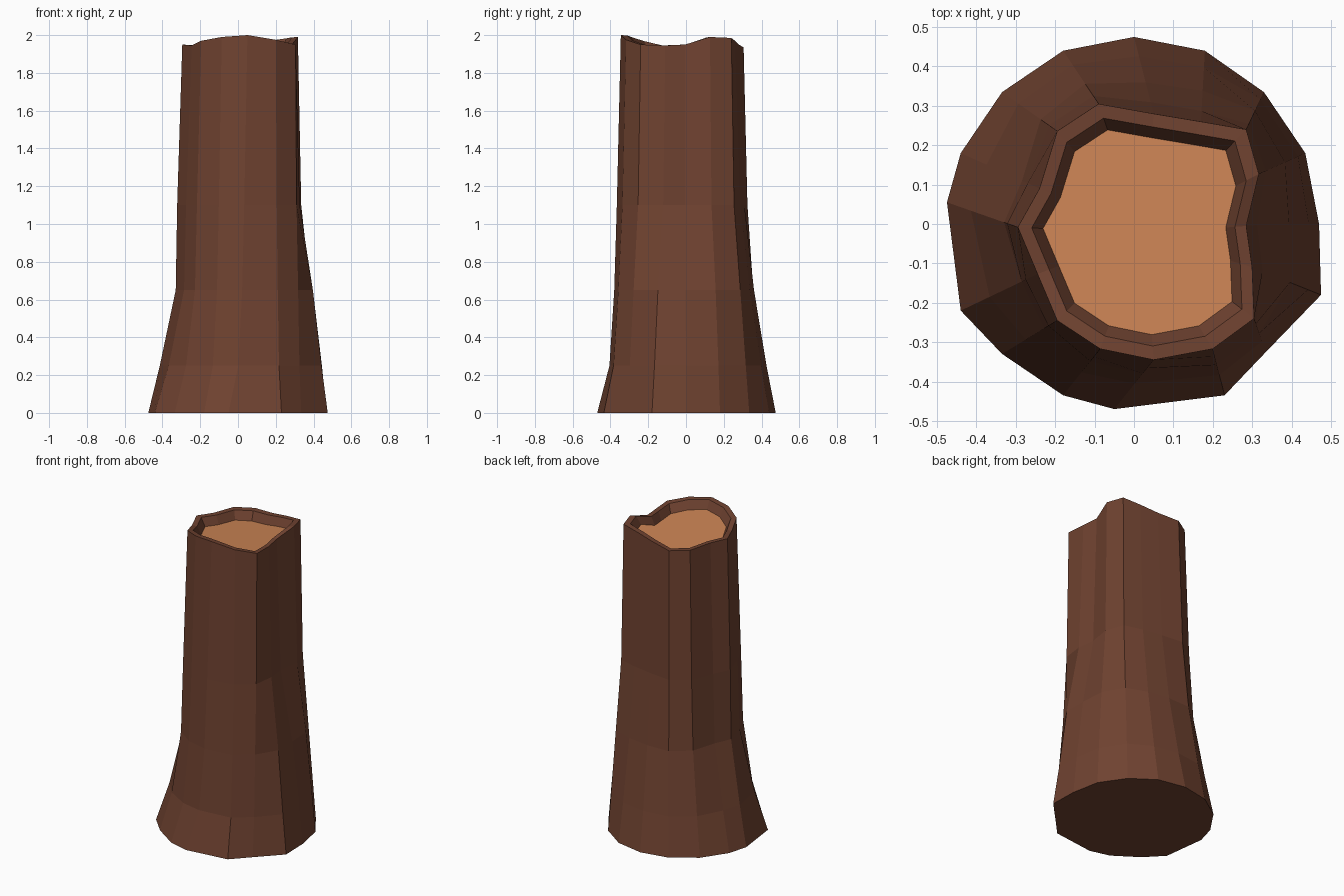
import bpy, bmesh

if "Cube" in bpy.data.objects:
    bpy.data.objects.remove(bpy.data.objects["Cube"])

def material(name, rgb):
    m = bpy.data.materials.new(name)
    m.diffuse_color = (*rgb, 1)
    m.use_nodes = True
    m.node_tree.nodes["Principled BSDF"].inputs["Base Color"].default_value = m.diffuse_color
    return m

bark = material("bark_brown", (0.16, 0.055, 0.03))
wood = material("cut_wood", (0.60, 0.23, 0.09))

# Ground outline (clockwise from the back)
base = [(-.18, .44), (0, .475), (.18, .44), (.33, .335), (.435, .18), (.47, 0),
        (.475, -.18), (.335, -.325), (.23, -.435), (-.05, -.47), (-.18, -.435),
        (-.335, -.33), (-.44, -.22), (-.475, .055), (-.44, .18), (-.335, .335)]
# Uneven broken rim, same order
rim = [(-.09, .305, 1.935), (.05, .28, 1.95), (.17, .26, 1.97), (.285, .24, 1.985),
       (.317, .127, 1.99), (.285, -.005, 1.95), (.30, -.11, 1.945), (.305, -.24, 1.95),
       (.20, -.317, 1.975), (.05, -.345, 2.0), (-.086, -.317, 1.99), (-.195, -.245, 1.97),
       (-.245, -.127, 1.945), (-.295, -.008, 1.95), (-.24, .09, 1.945), (-.195, .236, 1.94)]

def level(z, right, left, front, back):
    """Blend rim outline towards the ground outline by a weight per side."""
    ring = []
    for (bx, by), (tx, ty, _) in zip(base, rim):
        c = bx * bx / (bx * bx + by * by)
        w = c * (right if bx > 0 else left) + (1 - c) * (back if by > 0 else front)
        ring.append((tx + (bx - tx) * w, ty + (by - ty) * w, z))
    return ring

def inset(s, drop):
    return [(.025 + (x - .025) * s, -.025 + (y + .025) * s, z - drop) for x, y, z in rim]

def loft(name, rings, mat, cap_bottom=False, cap_top=False):
    bm = bmesh.new()
    vs = [[bm.verts.new(p) for p in r] for r in rings]
    n = len(rings[0])
    for a, b in zip(vs, vs[1:]):
        for i in range(n):
            j = (i + 1) % n
            bm.faces.new((a[i], b[i], b[j], a[j]))
    if cap_bottom:
        bm.faces.new(vs[0])
    if cap_top:
        bm.faces.new(vs[-1][::-1])
    me = bpy.data.meshes.new(name)
    bm.to_mesh(me)
    bm.free()
    me.materials.append(mat)
    ob = bpy.data.objects.new(name, me)
    bpy.context.collection.objects.link(ob)
    return ob

# Flared trunk with rim lip and inner wall
loft("trunk_bark", [
    [(x, y, 0) for x, y in base],
    level(.25, .86, .66, .48, .75),
    level(.65, .59, .19, .28, .41),
    level(1.1, .15, .15, .17, .15),
    rim,
    inset(.89, .002),
    inset(.80, .055)], bark, cap_bottom=True)

# Recessed cut wood following the rim
loft("cut_wood_top", [inset(.80, .055)], wood, cap_top=True)
